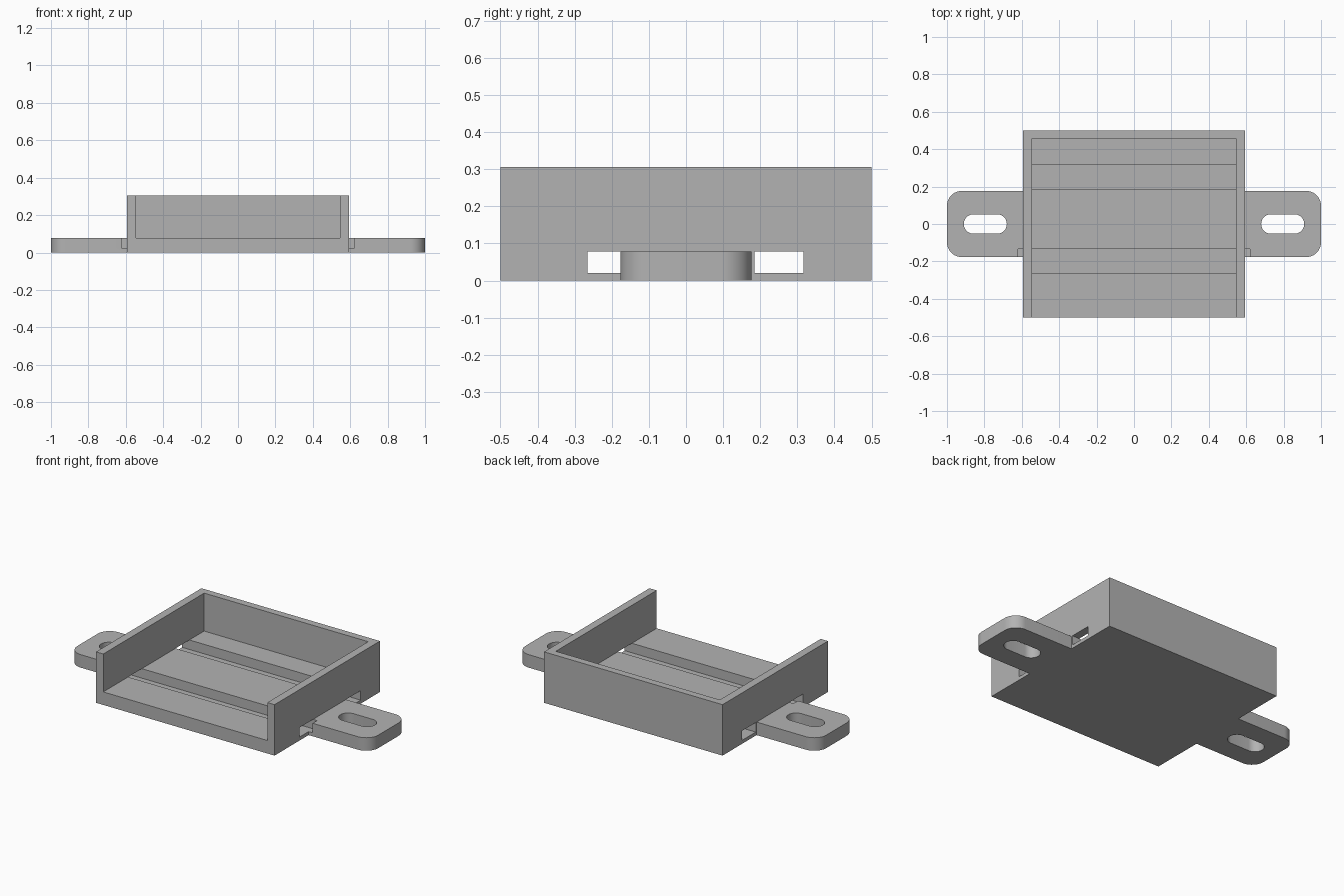
import bpy, bmesh
from math import cos, sin, pi, radians

BODY_X, BODY_Y, HEIGHT = 0.593, 0.5, 0.306
INNER_X, INNER_Y = 0.545, 0.457
FLOOR, GROOVE = 0.078, 0.021
TAB_Y, TAB_R = 0.177, 0.08

if "Cube" in bpy.data.objects:
    bpy.data.objects.remove(bpy.data.objects["Cube"], do_unlink=True)

grey = bpy.data.materials.new("plain grey")
grey.use_nodes = True
grey.diffuse_color = (0.45, 0.45, 0.45, 1)
grey.node_tree.nodes["Principled BSDF"].inputs["Base Color"].default_value = grey.diffuse_color


def prism(name, outline, z0, z1):
    """Extrude a flat outline from z0 to z1."""
    bm = bmesh.new()
    face = bm.faces.new([bm.verts.new((x, y, z0)) for x, y in outline])
    new = bmesh.ops.extrude_face_region(bm, geom=[face])["geom"]
    bmesh.ops.translate(bm, verts=[v for v in new if isinstance(v, bmesh.types.BMVert)],
                        vec=(0, 0, z1 - z0))
    bmesh.ops.recalc_face_normals(bm, faces=bm.faces)
    mesh = bpy.data.meshes.new(name)
    bm.to_mesh(mesh)
    bm.free()
    mesh.materials.append(grey)
    obj = bpy.data.objects.new(name, mesh)
    bpy.context.collection.objects.link(obj)
    return obj


def arc(cx, cy, r, start, end, steps):
    angles = [radians(start + (end - start) * i / steps) for i in range(steps + 1)]
    return [(cx + r * cos(a), cy + r * sin(a)) for a in angles]


def rect(x0, x1, y0, y1):
    return [(x0, y0), (x1, y0), (x1, y1), (x0, y1)]


def combine(target, other, operation):
    """Apply a boolean and drop the second object."""
    mod = target.modifiers.new(operation, "BOOLEAN")
    mod.operation, mod.solver, mod.object = operation, "EXACT", other
    bpy.context.view_layer.objects.active = target
    bpy.ops.object.modifier_apply(modifier=mod.name)
    bpy.data.objects.remove(other, do_unlink=True)


# Base plate: tray floor with a rounded mounting tab on each side
half = [(BODY_X, -BODY_Y), (BODY_X, -TAB_Y)]
half += arc(1 - TAB_R, -TAB_Y + TAB_R, TAB_R, -90, 0, 12)
half += arc(1 - TAB_R, TAB_Y - TAB_R, TAB_R, 0, 90, 12)
half += [(BODY_X, TAB_Y), (BODY_X, BODY_Y)]
tray = prism("mounting_tray", half + [(-x, -y) for x, y in half], 0, FLOOR)

# Strap grooves running across the floor and out under the side walls
for y0, y1 in ((-0.265, -0.134), (0.185, 0.317)):
    combine(tray, prism("groove_cutter", rect(-0.62, 0.62, y0, y1), GROOVE, 0.2), "DIFFERENCE")

# Screw slots in the tabs
for side in (-1, 1):
    cx, r, reach = side * 0.795, 0.052, 0.063
    slot = arc(cx + reach, 0, r, -90, 90, 16) + arc(cx - reach, 0, r, 90, 270, 16)
    combine(tray, prism("slot_cutter", slot, -0.1, 0.2), "DIFFERENCE")

# Walls on three sides, open at the front
wall_outline = [(-BODY_X, -BODY_Y), (-INNER_X, -BODY_Y), (-INNER_X, INNER_Y), (INNER_X, INNER_Y),
                (INNER_X, -BODY_Y), (BODY_X, -BODY_Y), (BODY_X, BODY_Y), (-BODY_X, BODY_Y)]
combine(tray, prism("walls", wall_outline, FLOOR, HEIGHT), "UNION")

# Merge flush faces, then smooth only the rounded edges
bm = bmesh.new()
bm.from_mesh(tray.data)
bmesh.ops.remove_doubles(bm, verts=bm.verts, dist=0.0001)
bmesh.ops.dissolve_limit(bm, angle_limit=radians(1), verts=bm.verts, edges=bm.edges)
bm.to_mesh(tray.data)
bm.free()
bpy.ops.object.select_all(action="DESELECT")
tray.select_set(True)
bpy.context.view_layer.objects.active = tray
bpy.ops.object.shade_smooth_by_angle(angle=radians(30))
